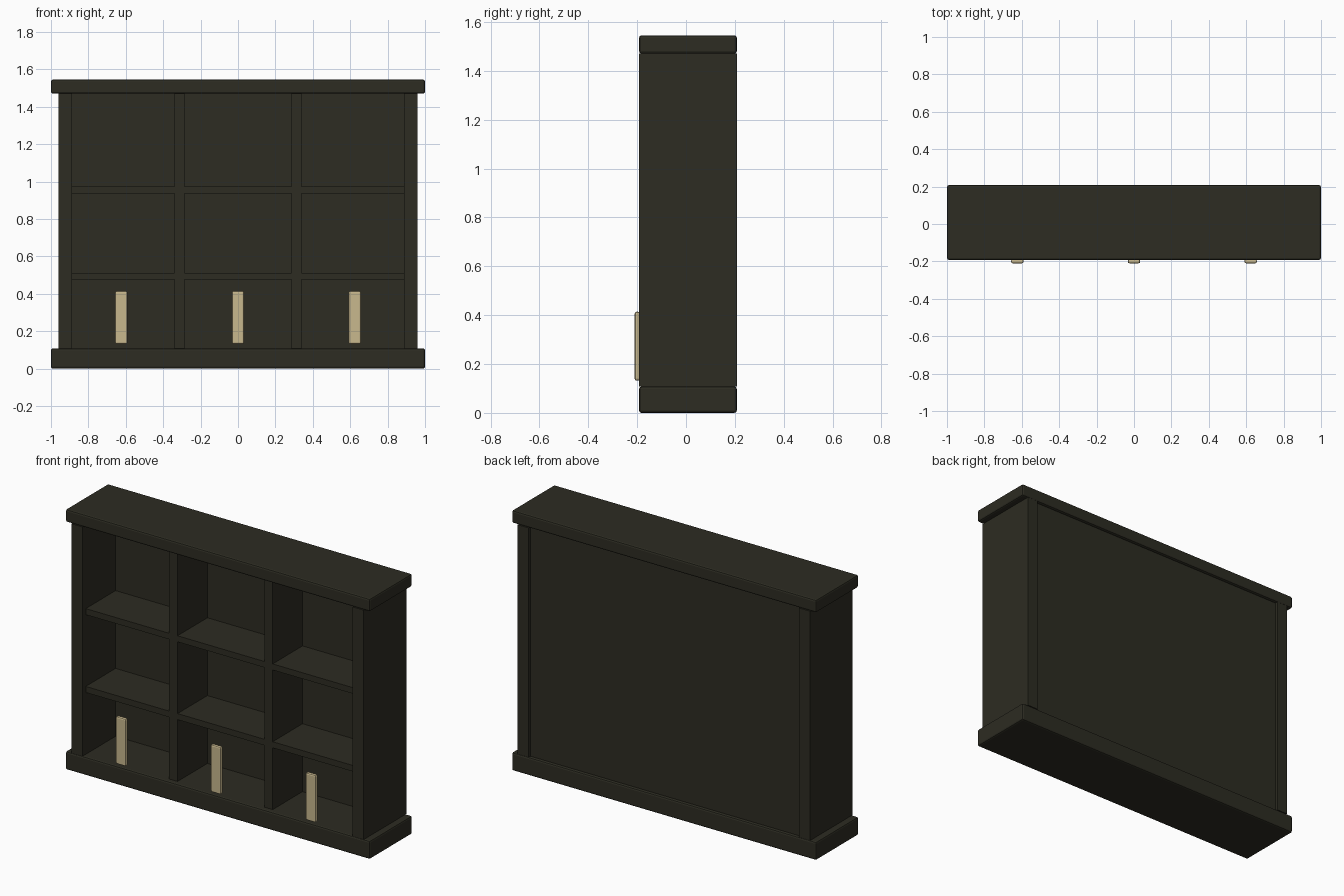
import bpy

cube = bpy.data.objects.get("Cube")
if cube:
    bpy.data.objects.remove(cube, do_unlink=True)


def make_material(name, color):
    mat = bpy.data.materials.new(name)
    mat.use_nodes = True
    mat.diffuse_color = color
    bsdf = mat.node_tree.nodes["Principled BSDF"]
    bsdf.inputs["Base Color"].default_value = color
    bsdf.inputs["Roughness"].default_value = 0.7
    return mat


dark_wood = make_material("dark olive wood", (0.026, 0.025, 0.016, 1))
pale_brass = make_material("pale brass", (0.58, 0.48, 0.27, 1))


def box(name, x, y, z, mat=dark_wood, bevel=0.0):
    """Box from (min, max) pairs along each axis."""
    spans = (x, y, z)
    bpy.ops.mesh.primitive_cube_add(size=1, location=[(a + b) / 2 for a, b in spans])
    obj = bpy.context.object
    obj.name = name
    obj.scale = [b - a for a, b in spans]
    bpy.ops.object.transform_apply(location=False, rotation=False, scale=True)
    obj.data.materials.append(mat)
    if bevel:
        mod = obj.modifiers.new("Rounded edges", "BEVEL")
        mod.width = bevel
        mod.segments = 2
    return obj


FRONT, BACK = -0.192, 0.208
BASE_TOP, SLAB_BOTTOM, HEIGHT = 0.108, 1.47, 1.545
INNER = 0.888

# Base and top slabs
box("base", (-1, 1), (FRONT, BACK), (0, BASE_TOP), bevel=0.01)
box("top", (-1, 1), (FRONT, BACK), (SLAB_BOTTOM, HEIGHT), bevel=0.01)

# Sides and upright dividers
for side, s in (("left", 1), ("right", -1)):
    box(side + "_side", sorted((s * INNER, s * 0.96)), (FRONT, BACK), (BASE_TOP, SLAB_BOTTOM))
    box(side + "_divider", sorted((s * 0.285, s * 0.34)), (-0.16, 0.13), (BASE_TOP, SLAB_BOTTOM))

# Recessed back panel
box("back_panel", (-INNER, INNER), (0.12, 0.19), (BASE_TOP, SLAB_BOTTOM))

# Shelves and handles in each bay
bays = {"right": (-INNER, -0.34), "middle": (-0.285, 0.285), "left": (0.34, INNER)}
for i, (bay, span) in enumerate(bays.items()):
    for level, z in (("lower", 0.475), ("upper", 0.937)):
        box(f"{bay}_{level}_shelf", span, (-0.16, 0.13), (z, z + 0.036))
    cx = (i - 1) * 0.624
    box(bay + "_handle", (cx - 0.033, cx + 0.033), (-0.21, -0.188), (0.132, 0.414),
        pale_brass, bevel=0.008)
